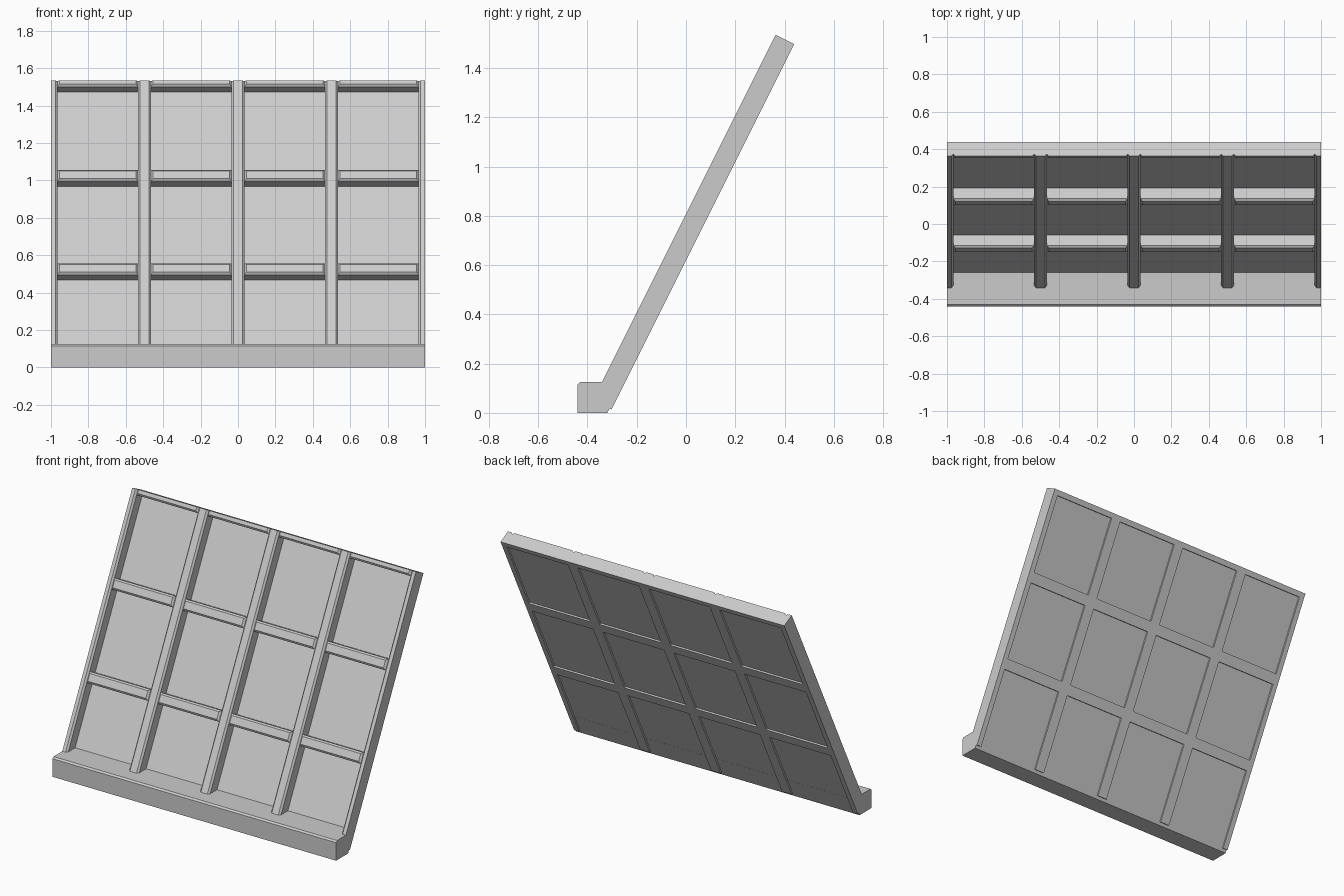
import bpy, bmesh
from mathutils import Vector

if "Cube" in bpy.data.objects:
    bpy.data.objects.remove(bpy.data.objects["Cube"])

# Leaning-panel frame: u across, v up the slope, w out of the front face
S = 5 ** -0.5
ORIGIN = Vector((0, -0.302, 0.014))
U = Vector((1, 0, 0))
V = Vector((0, S, 2 * S))
W = Vector((0, -2 * S, S))
DEPTH, CHAMFER, BAR = 0.085, 0.011, 0.068
PANE_W, TOP = 0.011, 1.658
H = BAR / 2


def finish(name, bm):
    bmesh.ops.recalc_face_normals(bm, faces=bm.faces)
    me = bpy.data.meshes.new(name)
    bm.to_mesh(me)
    bm.free()
    ob = bpy.data.objects.new(name, me)
    bpy.context.collection.objects.link(ob)
    return ob


def block(name, u0, u1, v0, v1, w0=0.0, w1=DEPTH, inset=(0, 0, 0, 0)):
    """Box on the slope; inset chamfers the front edges left, right, bottom, top."""
    l, r, b, t = (i * CHAMFER for i in inset)
    levels = [(w0, 0)]
    if any(inset):
        levels.append((w1 - CHAMFER, 0))
    levels.append((w1, 1))
    bm = bmesh.new()
    rings = []
    for w, k in levels:
        pts = [(u0 + k * l, v0 + k * b), (u1 - k * r, v0 + k * b),
               (u1 - k * r, v1 - k * t), (u0 + k * l, v1 - k * t)]
        rings.append([bm.verts.new(ORIGIN + U * u + V * v + W * w) for u, v in pts])
    bm.faces.new(rings[0])
    bm.faces.new(rings[-1])
    for lo, hi in zip(rings, rings[1:]):
        for i in range(4):
            j = (i + 1) % 4
            bm.faces.new((lo[i], lo[j], hi[j], hi[i]))
    return finish(name, bm)


# Sill: side profile extruded across the width, back edge following the slope
profile = [(-0.44, 0), (-0.32, 0), (-0.2575, 0.125), (-0.43, 0.125), (-0.44, 0.115)]
bm = bmesh.new()
face = bm.faces.new([bm.verts.new((-1, y, z)) for y, z in profile])
ext = bmesh.ops.extrude_face_region(bm, geom=[face])
bmesh.ops.translate(bm, vec=(2, 0, 0),
                    verts=[g for g in ext["geom"] if isinstance(g, bmesh.types.BMVert)])
finish("sill", bm)

# Upright bars, with half-width ones at the two edges
for i in range(5):
    x = -1 + 0.5 * i
    block(f"upright_{i + 1}", max(x - H, -1), min(x + H, 1), 0, TOP,
          inset=(i > 0, i < 4, 0, 0))

# Cross bars between the uprights, half-width at the top, and the thin panes
for i in range(4):
    u0, u1 = -1 + 0.5 * i + H, -0.5 + 0.5 * i - H
    for j, v in enumerate((0.535, 1.094, TOP)):
        top = j == 2
        block(f"cross_bar_{i + 1}_{j + 1}", u0, u1, v - H, v if top else v + H,
              inset=(1, 1, 1, not top))
    for j, (v0, v1) in enumerate(((0.09, 0.535 - H), (0.535 + H, 1.094 - H),
                                  (1.094 + H, TOP - H))):
        block(f"pane_{i + 1}_{j + 1}", u0, u1, v0, v1, PANE_W - 0.0005, PANE_W + 0.001)
